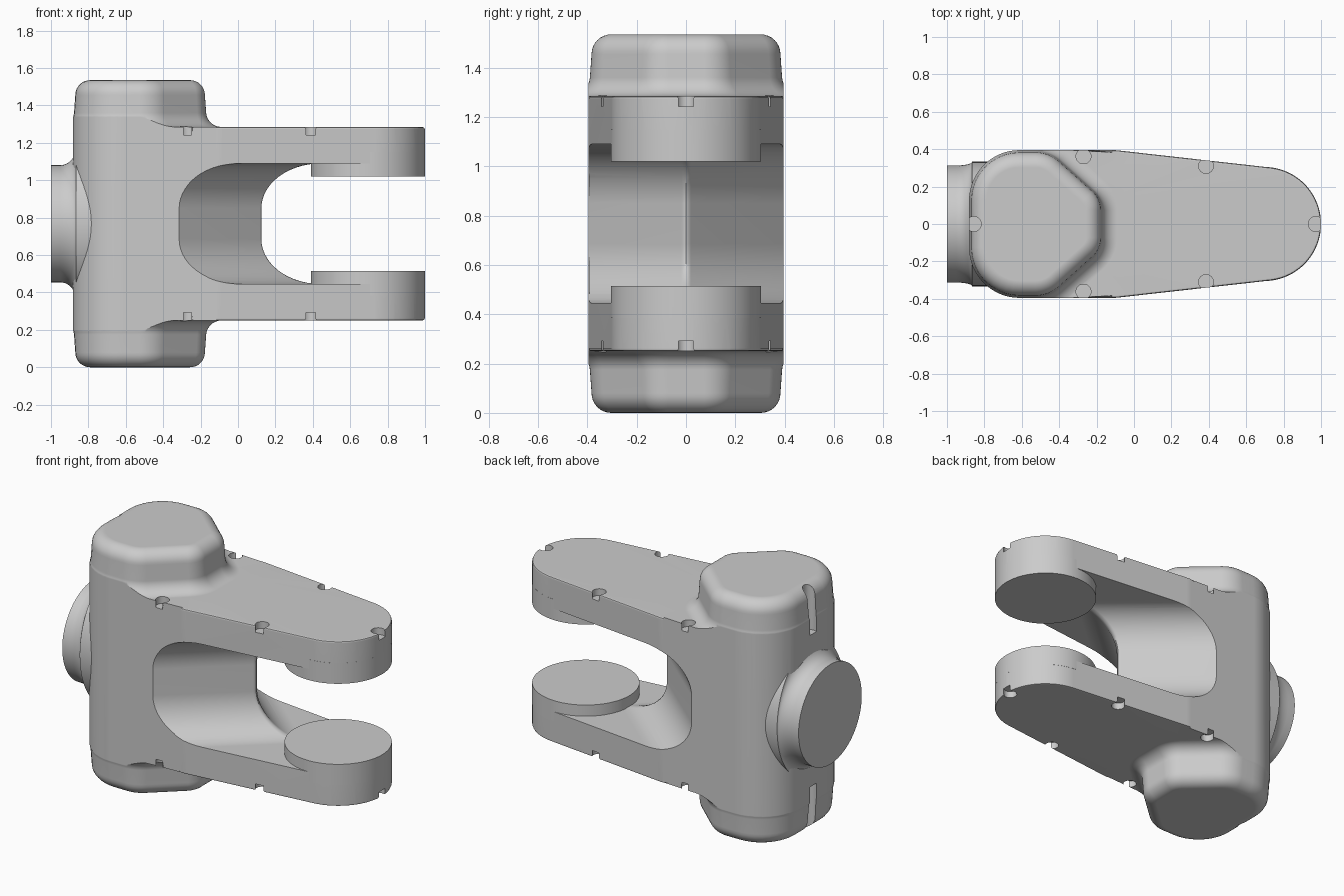
import bpy, bmesh, math
from math import sin, cos, pi, radians
from mathutils import Vector

if "Cube" in bpy.data.objects:
    bpy.data.objects.remove(bpy.data.objects["Cube"])

H, ARM_TOP = 1.535, 1.285
MID = H / 2


def mirror_z(z):
    return H - z


def make_object(name, bm):
    bmesh.ops.recalc_face_normals(bm, faces=bm.faces)
    me = bpy.data.meshes.new(name)
    bm.to_mesh(me)
    bm.free()
    ob = bpy.data.objects.new(name, me)
    bpy.context.collection.objects.link(ob)
    return ob


def loft(name, rings):
    """Skin a list of equal-length closed rings and cap both ends."""
    bm = bmesh.new()
    rows = [[bm.verts.new(p) for p in ring] for ring in rings]
    n = len(rows[0])
    for a, b in zip(rows, rows[1:]):
        for i in range(n):
            j = (i + 1) % n
            bm.faces.new((a[i], a[j], b[j], b[i]))
    bm.faces.new(rows[0])
    bm.faces.new(rows[-1])
    return make_object(name, bm)


def rounded(half, segs=10):
    """Counter-clockwise rounded outline, mirrored in y: (point, normal) pairs."""
    pts = [(x, -y, r) for x, y, r in half] + list(reversed(half))
    out = []
    for i, (x, y, r) in enumerate(pts):
        cur = Vector((x, y))
        d1 = (cur - Vector(pts[i - 1][:2])).normalized()
        d2 = (Vector(pts[(i + 1) % len(pts)][:2]) - cur).normalized()
        n1, n2 = Vector((d1.y, -d1.x)), Vector((d2.y, -d2.x))
        c = cur - (n1 + n2) * r / (1 + n1.dot(n2))
        a, turn = math.atan2(n1.y, n1.x), math.acos(max(-1, min(1, n1.dot(n2))))
        for k in range(segs + 1):
            t = a + turn * k / segs
            n = Vector((cos(t), sin(t)))
            out.append((c + n * r, n))
    return out


def ring_at(outline, z, d=0.0):
    return [(p.x + n.x * d, p.y + n.y * d, z) for p, n in outline]


def activate(ob):
    bpy.ops.object.select_all(action='DESELECT')
    ob.select_set(True)
    bpy.context.view_layer.objects.active = ob


def boolean(ob, cutter, op):
    m = ob.modifiers.new("cut", 'BOOLEAN')
    m.operation, m.solver, m.object = op, 'EXACT', cutter
    activate(ob)
    bpy.ops.object.modifier_apply(modifier=m.name)
    bpy.data.objects.remove(cutter)


def smooth(ob, angle=32):
    activate(ob)
    bpy.ops.object.shade_smooth_by_angle(angle=radians(angle))
    w = ob.modifiers.new("normals", 'WEIGHTED_NORMAL')
    w.keep_sharp = True


# Hub caps with draft, rounded rim and flared foot; the middle widens into a slab
cap_outline = rounded([(-0.882, 0.395, 0.27), (-0.45, 0.395, 0.2), (-0.165, 0.14, 0.15)])
R, F, DRAFT = 0.08, 0.075, 0.07
steps = []
for k in range(9):                                   # rounded rim
    t = pi / 2 * k / 8
    z = H - R + R * cos(t)
    steps.append((z, -DRAFT * (H - R - ARM_TOP) - R * (1 - sin(t))))
for k in range(9):                                   # flared foot
    t = pi / 2 * k / 8
    z = ARM_TOP + F * (1 - sin(t))
    steps.append((z, F * (1 - cos(t)) - DRAFT * (z - ARM_TOP)))
steps.append((ARM_TOP, 2.0))
steps += [(mirror_z(z), d) for z, d in reversed(steps)]
body = loft("yoke_body", [ring_at(cap_outline, z, d) for z, d in steps])

# Trim the slab to the tapered plan outline
plan_outline = rounded([(-0.882, 0.395, 0.27), (-0.1, 0.395, 0.3), (1.0, 0.2717, 0.3035)], 16)
boolean(body, loft("plan", [ring_at(plan_outline, -0.2), ring_at(plan_outline, H + 0.2)]), 'INTERSECT')

# Soften the outer arm edges
bm = bmesh.new()
bm.from_mesh(body.data)
edges = [e for e in bm.edges
         if all(min(abs(v.co.z - ARM_TOP), abs(v.co.z - mirror_z(ARM_TOP))) < 1e-4
                and v.co.x > -0.12 for v in e.verts)
         and len(e.link_faces) == 2 and e.calc_face_angle() > 1.0]
bmesh.ops.bevel(bm, geom=edges, offset=0.012, segments=2, profile=0.5, affect='EDGES')
bm.to_mesh(body.data)
bm.free()

# Slot between the arms: rounded mouth swept back to a wedge-shaped web
SLOT_TOP, RX, RZ = 1.09, 0.32, 0.24


def slot_ring(y, x0):
    upper = [(x0 + RX * (1 - cos(pi / 2 * k / 14)), SLOT_TOP - RZ + RZ * sin(pi / 2 * k / 14))
             for k in range(15)]
    upper.append((1.6, SLOT_TOP))
    pts = upper + [(x, mirror_z(z)) for x, z in reversed(upper)]
    return [(x, y, z) for x, z in pts]


boolean(body, loft("slot", [slot_ring(y, x) for y, x in
                            ((-0.45, -0.379), (-0.02, 0.118), (0, 0.125),
                             (0.02, 0.118), (0.45, -0.379))]), 'DIFFERENCE')

# Small round notches along the arm edges and down the back of each cap
bm = bmesh.new()
spots = [(-0.27, 0.362), (-0.27, -0.362), (0.385, 0.31), (0.385, -0.31), (0.972, 0), (-0.857, 0)]
for x, y in spots:
    for z in (1.243 + 0.2, mirror_z(1.243 + 0.2)):
        res = bmesh.ops.create_cone(bm, cap_ends=True, segments=24, radius1=0.04,
                                    radius2=0.04, depth=0.4)
        bmesh.ops.translate(bm, verts=res["verts"], vec=(x, y, z))
boolean(body, make_object("notches", bm), 'DIFFERENCE')
smooth(body)

# Round pads on the inner faces of the arm tips
for name, z in (("upper_pad", 1.085), ("lower_pad", mirror_z(1.085))):
    bm = bmesh.new()
    bmesh.ops.create_cone(bm, cap_ends=True, segments=96, radius1=0.305, radius2=0.305, depth=0.13)
    bmesh.ops.translate(bm, verts=bm.verts, vec=(0.695, 0, z))
    smooth(make_object(name, bm))

# Rear shaft stub flaring into the body
sections = [(-1.0, 0.0)]
sections += [(-0.95 + 0.085 * sin(t), 0.1 * (1 - cos(t))) for t in (radians(a) for a in range(0, 91, 10))]
sections.append((-0.65, 0.1))
shaft = loft("shaft_stub", [[(x, (0.313 + 0.2 * g) * cos(2 * pi * i / 72),
                              MID + (0.313 + g) * sin(2 * pi * i / 72)) for i in range(72)]
                            for x, g in sections])
smooth(shaft)
